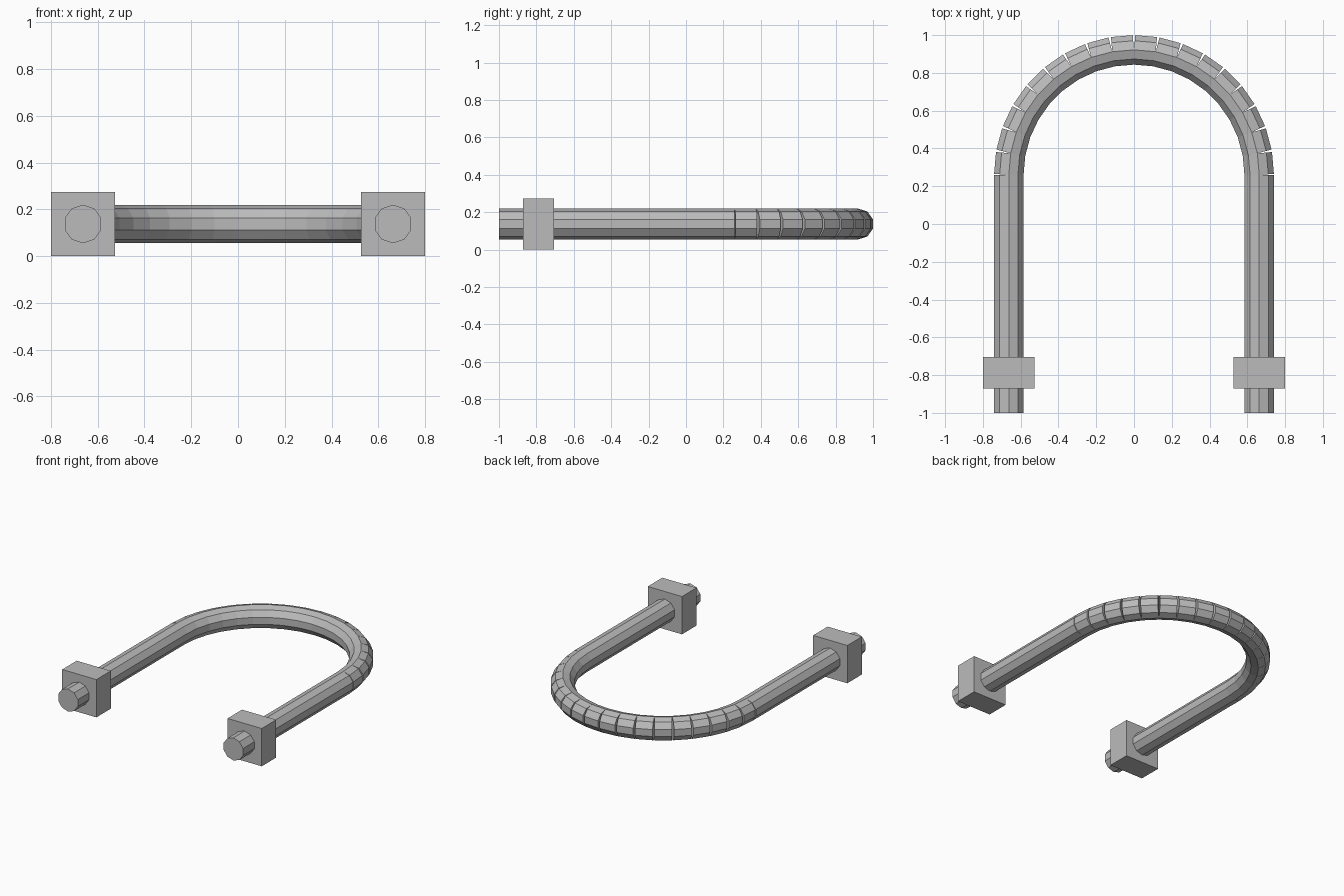
import bpy
from math import pi, sin, cos, radians

cube = bpy.data.objects.get("Cube")
if cube:
    bpy.data.objects.remove(cube, do_unlink=True)

MID_Z = 0.137        # height of the rod's axis
ROD_R = 0.082        # rod radius
BEND_R = 0.663       # radius of the bend along the rod's axis
BEND_Y = 0.259       # where the straight legs meet the bend
SEGMENTS = 18        # short straight pieces in the bend

steel = bpy.data.materials.new("grey steel")
steel.use_nodes = True
grey = (0.5, 0.5, 0.5, 1)
steel.diffuse_color = grey
steel.node_tree.nodes["Principled BSDF"].inputs["Base Color"].default_value = grey


def finish(name):
    obj = bpy.context.object
    obj.name = name
    obj.data.materials.append(steel)
    return obj


def rod(name, x, y, length, turn=0):
    """Ten-sided bar lying flat, with a corner line on top."""
    bpy.ops.mesh.primitive_cylinder_add(
        vertices=10, radius=ROD_R, depth=length,
        location=(x, y, MID_Z), rotation=(pi / 2, 0, turn))
    return finish(name)


# Straight legs and their square nuts
for side, s in (("left", 1), ("right", -1)):
    rod(f"{side}_leg", s * BEND_R, (BEND_Y - 1) / 2, BEND_Y + 1)
    bpy.ops.mesh.primitive_cube_add(size=1, location=(s * BEND_R, -0.788, MID_Z))
    nut = finish(f"{side}_square_nut")
    nut.scale = (0.274, 0.166, 2 * MID_Z)

# Bend of straight pieces, overlapping inside and gaping outside
step = radians(180) / SEGMENTS
chord = 2 * BEND_R * sin(step / 2)
mid_r = BEND_R * cos(step / 2)
for i in range(SEGMENTS):
    a = (i + 0.5) * step
    rod(f"bend_segment_{i + 1}", mid_r * cos(a), BEND_Y + mid_r * sin(a), chord, a)
